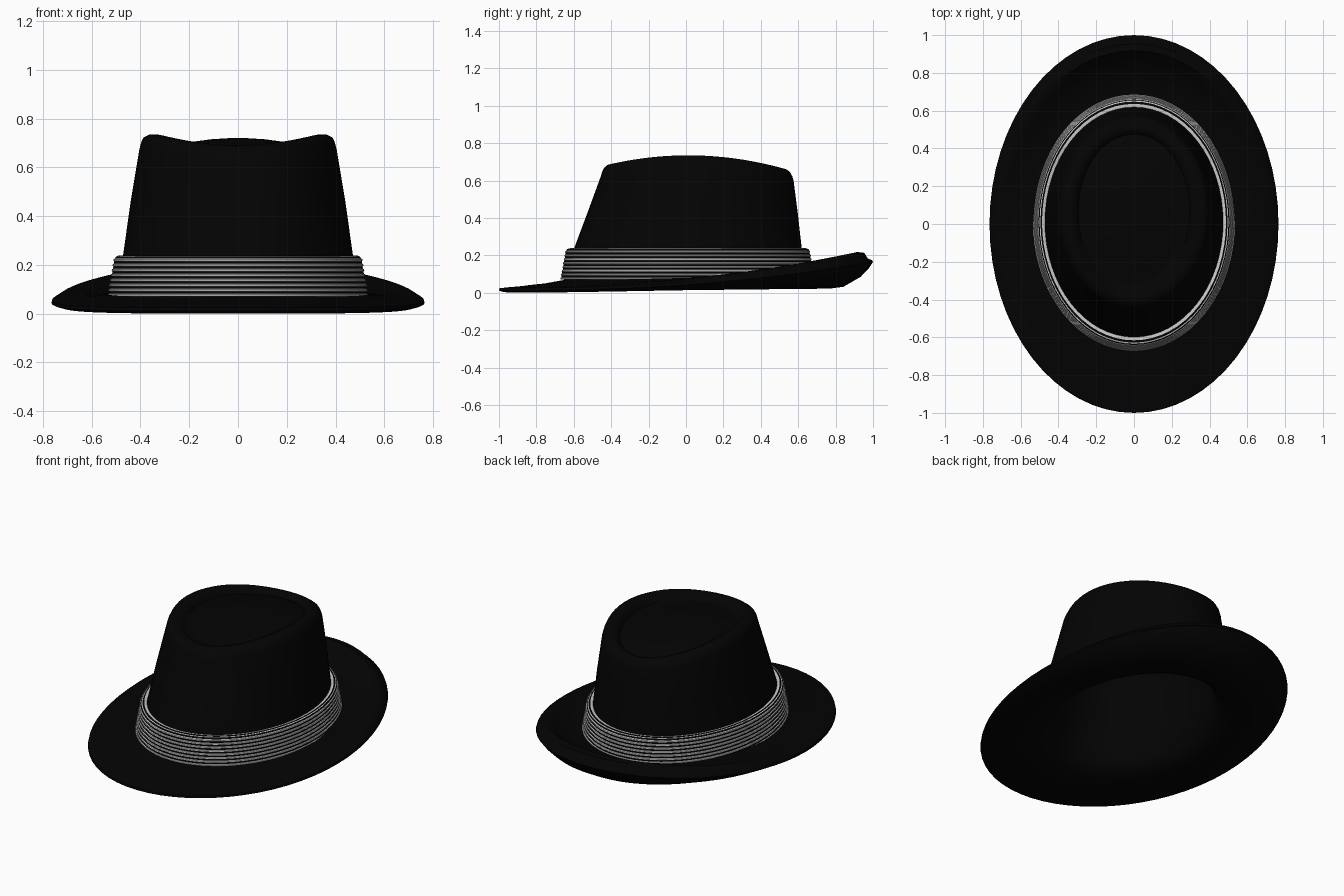
import bpy, bmesh, math

SEG = 64

def material(name, v):
    m = bpy.data.materials.new(name)
    m.diffuse_color = (v, v, v, 1)
    return m

black = material("black_felt", 0.001)
pale = material("pale_cord", 0.85)

def loft(name, rings, mats, cap_start=False, cap_end=False, pick=None, angle=50):
    """Skin oval rings: (half_x, half_y, centre_y, z_front, z_back, power, sag)."""
    bm = bmesh.new()
    loops = []
    for a, b, cy, zf, zb, p, k in rings:
        loop = []
        for i in range(SEG):
            t = 2 * math.pi * i / SEG
            y = cy + b * math.sin(t)
            u = (1 + math.sin(t)) / 2
            z = zf + (zb - zf) * u ** p - k * (y - 0.05) ** 2
            loop.append(bm.verts.new((a * math.cos(t), y, z)))
        loops.append(loop)
    for j, (A, B) in enumerate(zip(loops, loops[1:])):
        for i in range(SEG):
            i2 = (i + 1) % SEG
            f = bm.faces.new((A[i], A[i2], B[i2], B[i]))
            f.material_index = pick(j) if pick else 0
    if cap_start:
        bm.faces.new(loops[0][::-1])
    if cap_end:
        bm.faces.new(loops[-1])
    bmesh.ops.recalc_face_normals(bm, faces=bm.faces[:])
    me = bpy.data.meshes.new(name)
    bm.to_mesh(me)
    bm.free()
    for m in mats:
        me.materials.append(m)
    ob = bpy.data.objects.new(name, me)
    bpy.context.collection.objects.link(ob)
    bpy.context.view_layer.objects.active = ob
    ob.select_set(True)
    bpy.ops.object.shade_smooth_by_angle(angle=math.radians(angle))
    ob.select_set(False)
    return ob

# brim: section along the underside from the head opening, over the curled rim, back along the top
def brim_ring(t, zf, zb, p):
    return (0.525 + 0.24 * t, 0.67 + 0.33 * t, 0, zf, zb, p, 0)

def crown_ring(a, b, cy, h, k):
    return (a, b, cy, h, h - (0.02 if k > 0.19 else 0), 2, k)

# head cavity with a softly rounded mouth, flowing out into the brim underside
cavity = [crown_ring(*r) for r in (
    (0.03, 0.04, 0.06, 0.69, 0.1), (0.2, 0.29, 0.06, 0.672, 0.15),
    (0.29, 0.40, 0.06, 0.66, 0.2), (0.335, 0.445, 0.06, 0.63, 0.2),
    (0.36, 0.47, 0.045, 0.46, 0.1), (0.385, 0.505, 0.02, 0.235, 0))]
cavity += [(0.40, 0.525, 0.0, 0.13, 0.145, 1, 0), (0.42, 0.55, 0.0, 0.07, 0.085, 1, 0),
           (0.455, 0.59, 0.0, 0.03, 0.05, 1, 0)]
loft("brim", cavity + [brim_ring(*r) for r in (
    (-0.1, 0.01, 0.03, 0.8), (0.12, 0.0, 0.022, 0.6),
    (0.30, 0.0, 0.022, 0.7), (0.52, 0.0, 0.032, 1.2), (0.80, 0.0, 0.085, 1.8),
    (0.93, 0.004, 0.13, 2.0), (1.0, 0.012, 0.165, 2.3), (0.99, 0.024, 0.172, 2.2),
    (0.91, 0.027, 0.185, 2.0), (0.86, 0.029, 0.213, 2.1), (0.75, 0.032, 0.218, 2.1),
    (0.62, 0.036, 0.175, 1.9), (0.48, 0.042, 0.14, 1.6), (0.25, 0.05, 0.11, 1.2),
    (0.0, 0.065, 0.095, 1), (-0.08, 0.07, 0.095, 1))], [black], cap_start=True)

# crown: outer wall, rolled top edge, sunken groove and low central dome
loft("crown", [crown_ring(*r) for r in (
    (0.505, 0.655, 0.0, 0.06, 0), (0.472, 0.609, 0.01, 0.235, 0),
    (0.44, 0.562, 0.035, 0.46, 0.1), (0.405, 0.515, 0.06, 0.675, 0.2),
    (0.398, 0.508, 0.06, 0.705, 0.23), (0.387, 0.497, 0.06, 0.728, 0.25),
    (0.365, 0.478, 0.06, 0.739, 0.25), (0.335, 0.45, 0.06, 0.739, 0.25),
    (0.31, 0.43, 0.062, 0.726, 0.24), (0.295, 0.41, 0.065, 0.698, 0.2),
    (0.26, 0.37, 0.068, 0.69, 0.16), (0.2, 0.29, 0.068, 0.703, 0.15),
    (0.11, 0.16, 0.065, 0.715, 0.12), (0.03, 0.04, 0.06, 0.72, 0.1))],
    [black], cap_end=True)

# hat band: stacked cords, pale ribs alternating with dark gaps
band, RIBS = [], 8
for i in range(RIBS):
    for f, d in ((0.0, 0.0), (0.15, 0.004), (0.45, 0.004), (0.60, 0.0)):
        s = (i + f) / RIBS
        z = 0.07 + 0.164 * s
        band.append((0.532 - 0.028 * s + d, 0.678 - 0.03 * s + d, 0.009, z, z, 1, 0))
for a, b, z in ((0.500, 0.645, 0.234), (0.495, 0.638, 0.236),
                (0.487, 0.626, 0.239), (0.470, 0.607, 0.235)):
    band.append((a, b, 0.01, z, z, 1, 0))
last = 4 * RIBS
loft("hat_band", band, [black, pale],
     pick=lambda j: 0 if (j < last and j % 4 == 3) or j == last + 1 else 1, angle=30)
